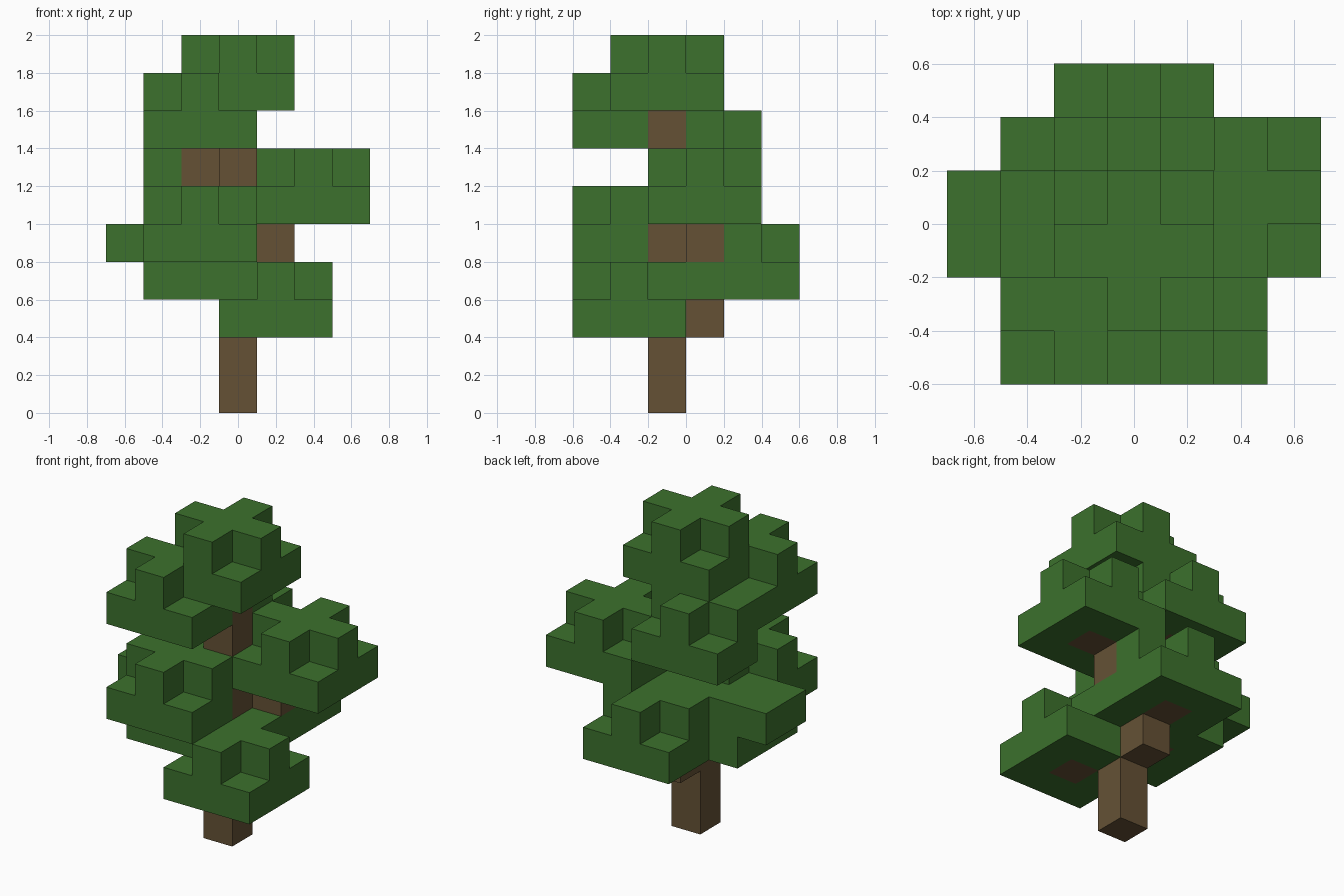
import bpy
import bmesh
from mathutils import Vector

cube = bpy.data.objects.get("Cube")
if cube:
    bpy.data.objects.remove(cube, do_unlink=True)

CELL = 0.2
ORIGIN = Vector((-0.7, -0.6, 0))


def make_material(name, rgb):
    mat = bpy.data.materials.new(name)
    mat.use_nodes = True
    color = (*rgb, 1)
    mat.diffuse_color = color
    bsdf = mat.node_tree.nodes["Principled BSDF"]
    bsdf.inputs["Base Color"].default_value = color
    bsdf.inputs["Roughness"].default_value = 0.9
    return mat


bark = make_material("bark_brown", (0.130, 0.083, 0.036))
leaf = make_material("leaf_green", (0.045, 0.165, 0.026))

owner = {}   # grid cell -> part name
parts = {}   # part name -> material


def add_part(name, cells, mat):
    """Claim the cells that no earlier part has taken."""
    parts[name] = mat
    for cell in cells:
        owner.setdefault(cell, name)


def clump(x, y, z):
    """Square layer of leaves with a cross-shaped layer on top."""
    near = (-1, 0, 1)
    square = [(x + i, y + j, z) for i in near for j in near]
    cross = [(x + i, y + j, z + 1) for i in near for j in near if i * j == 0]
    return square + cross


# Trunk, and the two limbs that reach out to the wider clumps
add_part("trunk", [(3, 2, k) for k in range(9)], bark)
add_part("back_limb", [(3, 3, 2)], bark)
add_part("left_limb", [(4, 3, 4)], bark)

# Leaf clumps, each grown around the tip of a branch
centers = {
    "low_front": (4, 1, 2),
    "low_back": (3, 4, 3),
    "low_side": (2, 2, 3),
    "middle_front": (2, 1, 4),
    "middle_side": (5, 3, 5),
    "high_back": (2, 3, 6),
    "high_front": (2, 1, 7),
    "crown": (3, 2, 8),
}
for name, center in centers.items():
    if center not in owner:
        add_part(name + "_branch", [center], bark)
for name, center in centers.items():
    cells = clump(*center)
    if name == "high_back":   # open on its front side
        cells = [c for c in cells if c[1] > 2 or c[2] > 6]
    add_part(name + "_leaves", cells, leaf)
add_part("side_tuft_leaves", [(0, 2, 4), (0, 3, 4), (1, 3, 4)], leaf)


def build(name, mat):
    """Mesh the exposed sides of a part's cells."""
    bm = bmesh.new()
    for cell in [c for c, part in owner.items() if part == name]:
        mid = Vector(cell) + Vector((0.5, 0.5, 0.5))
        for axis in range(3):
            for sign in (-1, 1):
                normal = Vector((0, 0, 0))
                normal[axis] = sign
                beside = tuple(int(c + n) for c, n in zip(cell, normal))
                if beside in owner:
                    continue
                u = Vector((0, 0, 0))
                u[(axis + 1) % 3] = 0.5
                v = normal.cross(u)
                c = mid + normal * 0.5
                ring = (c - u - v, c + u - v, c + u + v, c - u + v)
                bm.faces.new([bm.verts.new(ORIGIN + p * CELL) for p in ring])
    if bm.faces:
        bmesh.ops.remove_doubles(bm, verts=bm.verts[:], dist=0.001)
        mesh = bpy.data.meshes.new(name)
        bm.to_mesh(mesh)
        mesh.materials.append(mat)
        obj = bpy.data.objects.new(name, mesh)
        bpy.context.collection.objects.link(obj)
    bm.free()


for name, mat in parts.items():
    build(name, mat)
